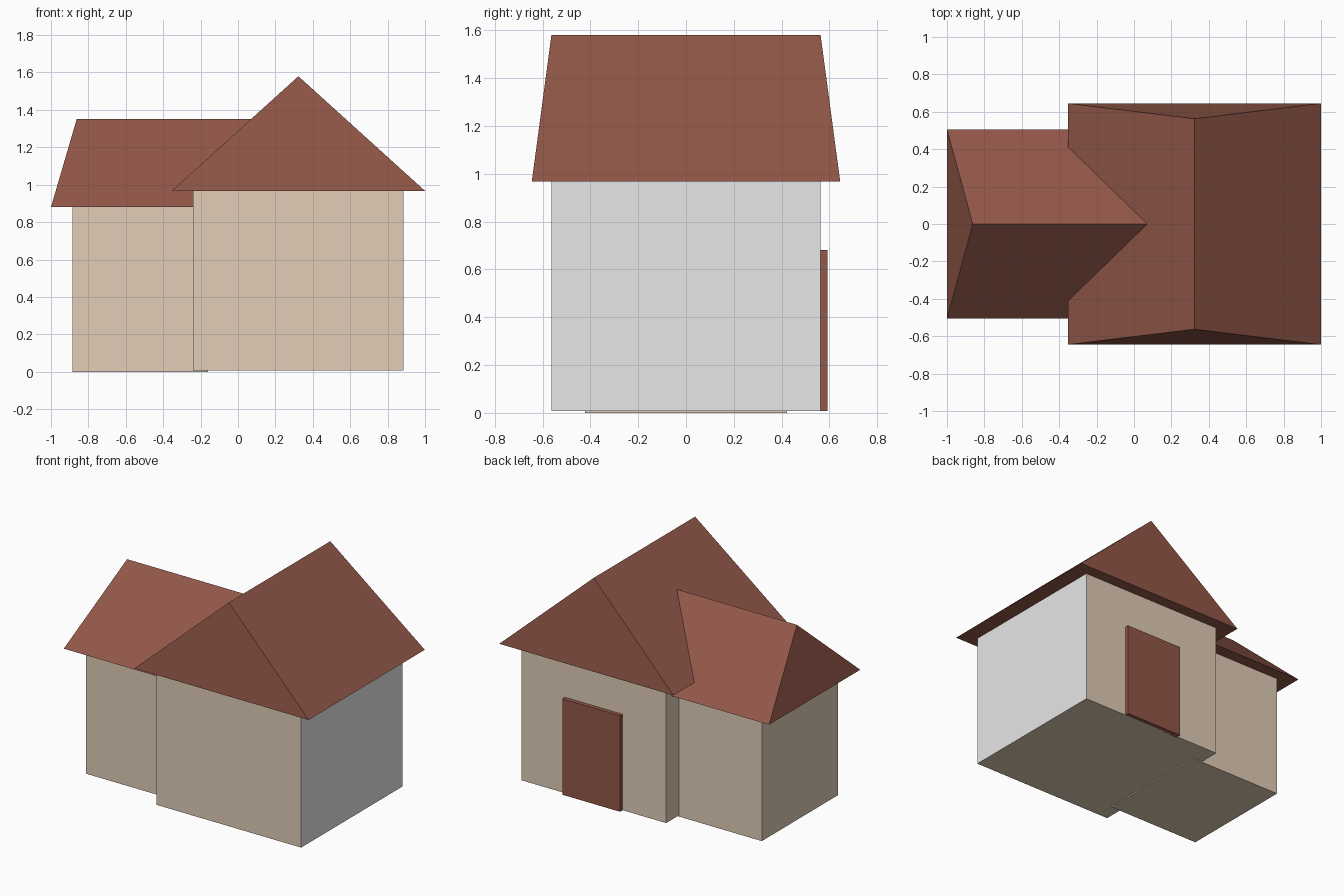
import bpy, bmesh

if "Cube" in bpy.data.objects:
    bpy.data.objects.remove(bpy.data.objects["Cube"])


def material(name, rgb):
    m = bpy.data.materials.new(name)
    m.diffuse_color = (*rgb, 1)
    m.use_nodes = True
    m.node_tree.nodes["Principled BSDF"].inputs["Base Color"].default_value = m.diffuse_color
    return m


tan = material("tan_wall", (0.75, 0.61, 0.47))
grey = material("pale_grey_wall", (0.8, 0.8, 0.8))
red = material("red_brown", (0.29, 0.096, 0.066))


def hull(name, points, *mats):
    """Closed flat-faced solid around a few corner points."""
    bm = bmesh.new()
    for p in points:
        bm.verts.new(p)
    bmesh.ops.convex_hull(bm, input=bm.verts)
    bmesh.ops.dissolve_limit(bm, angle_limit=0.01, verts=bm.verts, edges=bm.edges)
    bmesh.ops.recalc_face_normals(bm, faces=bm.faces)
    me = bpy.data.meshes.new(name)
    bm.to_mesh(me)
    bm.free()
    for m in mats:
        me.materials.append(m)
    ob = bpy.data.objects.new(name, me)
    bpy.context.collection.objects.link(ob)
    return ob


def box(name, xs, ys, zs, *mats):
    return hull(name, [(x, y, z) for x in xs for y in ys for z in zs], *mats)


# Main house: tan walls, grey wall on the right-hand side
house = box("main_walls", (-0.24, 0.885), (-0.563, 0.563), (0.008, 0.967), tan, grey)
for f in house.data.polygons:
    f.material_index = int(f.normal.x > 0.9)

# Side wing, running slightly into the main house
box("wing_walls", (-0.885, -0.16), (-0.422, 0.422), (0, 0.88), tan)

# Main roof: ridge along y, gable ends leaning in
hull("main_roof",
     [(x, y, 0.967) for x in (-0.354, 1.0) for y in (-0.645, 0.645)]
     + [(0.323, y, 1.58) for y in (-0.563, 0.563)], red)

# Wing roof: ridge along x, far end buried in the main roof
hull("wing_roof",
     [(x, y, 0.88) for x in (-1.0, -0.05) for y in (-0.506, 0.506)]
     + [(x, 0, 1.352) for x in (-0.862, 0.09)], red)

# Door on the back wall
box("back_door", (0.098, 0.547), (0.55, 0.592), (0.008, 0.682), red)
